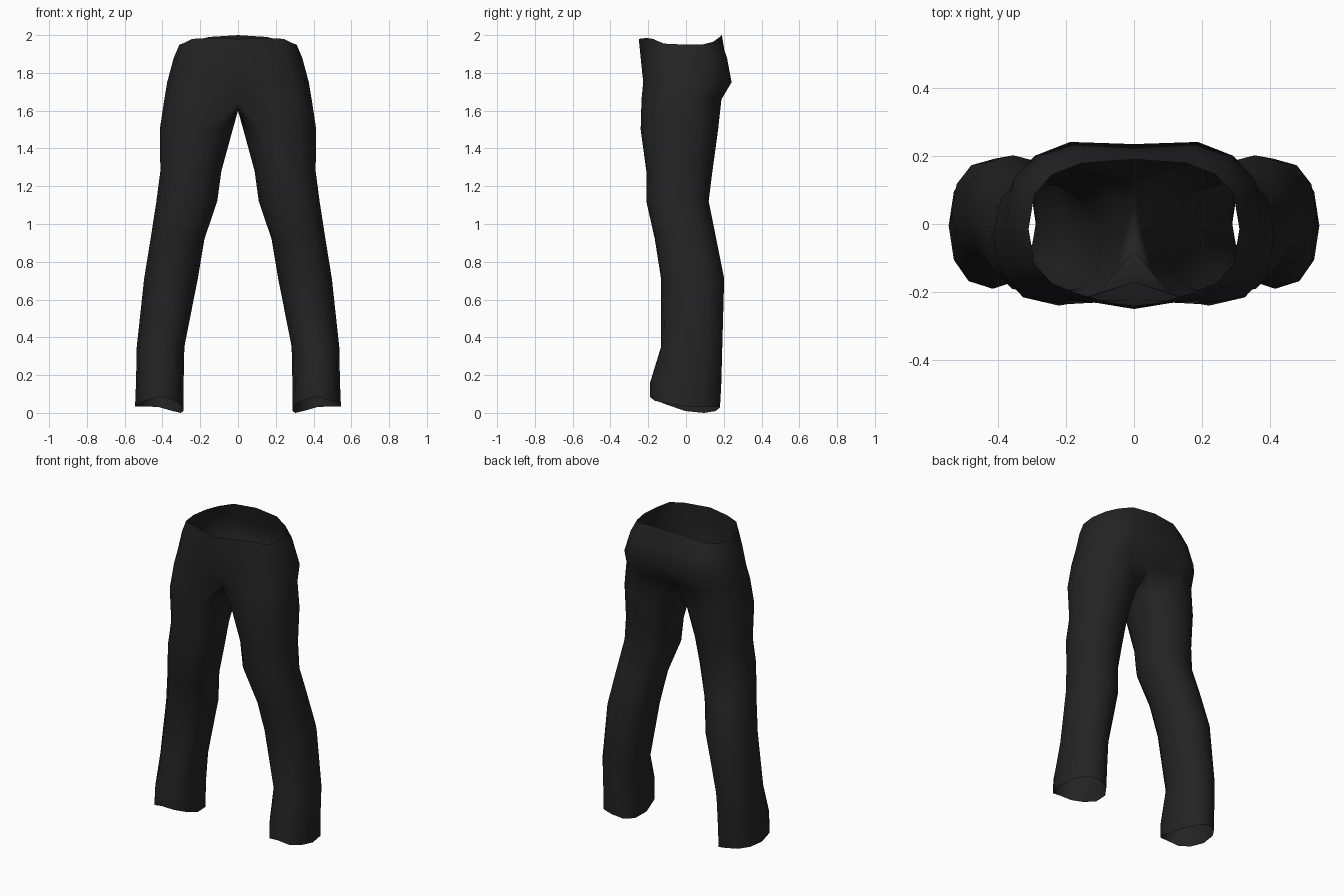
import bpy, bmesh
from math import sin, cos, radians

cube = bpy.data.objects.get("Cube")
if cube:
    bpy.data.objects.remove(cube, do_unlink=True)

fabric = bpy.data.materials.new("black fabric")
fabric.use_nodes = True
colour = (0.017, 0.017, 0.017, 1)
fabric.diffuse_color = colour
bsdf = fabric.node_tree.nodes["Principled BSDF"]
bsdf.inputs["Base Color"].default_value = colour
bsdf.inputs["Roughness"].default_value = 0.9

ARC, RING = 9, 12  # points on the half torso, points around a leg


def rounded(angle, power):
    """Point on a slightly squared unit circle."""
    c, s = cos(radians(angle)), sin(radians(angle))
    return (abs(c) ** power * (1 if c > 0 else -1),
            abs(s) ** power * (1 if s > 0 else -1))


def torso_row(z, half_width, front, back, mid_front, mid_back):
    """Half loop from the front centre, round the left hip, to the back centre."""
    row = []
    for i in range(ARC):
        c, s = rounded(-90 + 22.5 * i, 0.72)
        row.append([half_width * c, (front + back) / 2 + (back - front) / 2 * s, z])
    row[0][:2] = 0, mid_front
    row[-1][:2] = 0, mid_back
    return row


def leg_row(z, inner, outer, front, back):
    """Closed loop whose first points line up with the torso loop."""
    row = []
    for i in range(RING):
        c, s = rounded(-120 + 30 * i, 0.88)
        row.append([(inner + outer) / 2 + (outer - inner) / 2 * c,
                    (front + back) / 2 + (back - front) / 2 * s, z])
    return row


# Torso: waist down to the crotch
torso = [torso_row(*r) for r in (
    (1.97, 0.31, -0.22, 0.19, -0.25, 0.19),
    (1.88, 0.34, -0.235, 0.23, -0.24, 0.21),
    (1.75, 0.375, -0.24, 0.255, -0.225, 0.235),
    (1.66, 0.39, -0.248, 0.20, -0.17, 0.13))]
for p, z in zip(torso[0], (1.98, 1.985, 1.98, 1.955, 1.95, 1.95, 1.965, 1.99, 2.0)):
    p[2] = z
torso[-1][0][2] = torso[-1][-1][2] = 1.64
crotch = [[0, 0.07, 1.61], [0, 0, 1.6], [0, -0.08, 1.61]]

# Leg: thigh, knee, calf and flared hem
legs = [leg_row(*r) for r in (
    (1.5, 0.028, 0.414, -0.24, 0.17),
    (1.28, 0.088, 0.411, -0.21, 0.14),
    (1.12, 0.11, 0.432, -0.21, 0.12),
    (0.92, 0.178, 0.463, -0.165, 0.16),
    (0.71, 0.213, 0.497, -0.132, 0.202),
    (0.35, 0.284, 0.536, -0.132, 0.192),
    (0.16, 0.288, 0.54, -0.19, 0.187),
    (0.04, 0.288, 0.545, -0.19, 0.18))]
for p, z in zip(legs[-1], (0.07, 0.085, 0.065, 0.05, 0.035, 0.035,
                           0.035, 0.03, 0.01, 0, 0.01, 0.045)):
    p[2] = z

# Join the rows into one half, open at the waist and hem
bm = bmesh.new()


def make(row):
    return [bm.verts.new(p) for p in row]


def bridge(upper, lower, count):
    for i in range(count):
        j = (i + 1) % len(lower)
        bm.faces.new((upper[i], lower[i], lower[j], upper[j]))


torso_verts = [make(r) for r in torso]
for a, b in zip(torso_verts, torso_verts[1:]):
    bridge(a, b, ARC - 1)
loops = [torso_verts[-1] + make(crotch)] + [make(r) for r in legs]
for a, b in zip(loops, loops[1:]):
    bridge(a, b, RING)

mesh = bpy.data.meshes.new("trousers")
bm.normal_update()
bm.to_mesh(mesh)
bm.free()
mesh.materials.append(fabric)
trousers = bpy.data.objects.new("trousers", mesh)
bpy.context.collection.objects.link(trousers)
for face in mesh.polygons:
    face.use_smooth = True

# The other half
mirror = trousers.modifiers.new("other half", "MIRROR")
mirror.use_axis[0] = True
mirror.use_clip = True
